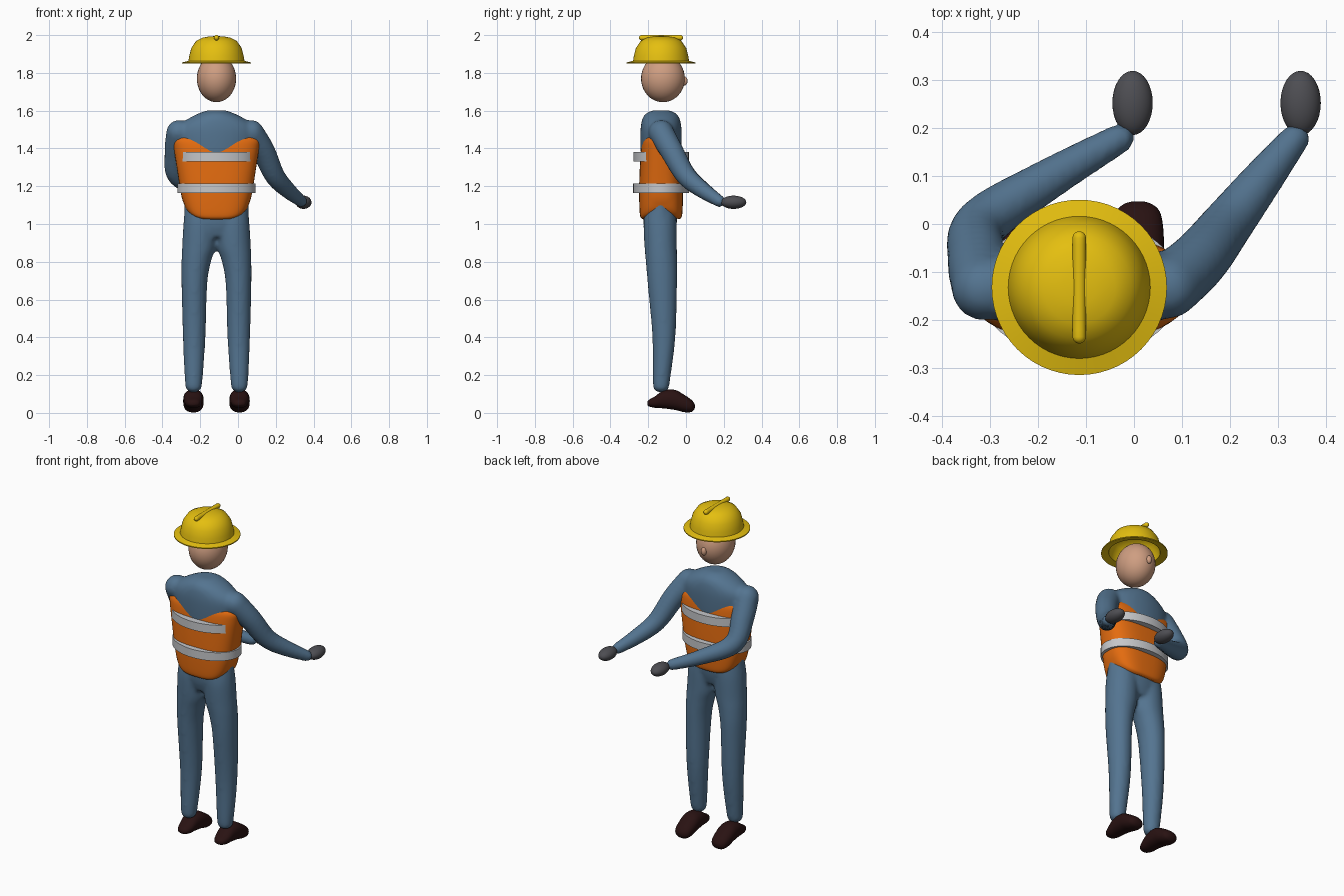
import bpy, bmesh, math
from mathutils import Vector, Matrix

if "Cube" in bpy.data.objects:
    bpy.data.objects.remove(bpy.data.objects["Cube"])

CX, CY = -0.114, -0.132   # body axis


def material(name, rgb):
    m = bpy.data.materials.new(name)
    m.diffuse_color = (*rgb, 1)
    m.use_nodes = True
    m.node_tree.nodes["Principled BSDF"].inputs["Base Color"].default_value = m.diffuse_color
    return m


BLUE = material("overall_blue", (0.088, 0.175, 0.28))
ORANGE = material("vest_orange", (0.78, 0.15, 0.005))
GREY = material("reflective_grey", (0.56, 0.57, 0.59))
YELLOW = material("helmet_yellow", (0.78, 0.52, 0.005))
SKIN = material("skin", (0.62, 0.34, 0.22))
GLOVE = material("glove_grey", (0.075, 0.075, 0.085))
BOOT = material("boot_brown", (0.022, 0.006, 0.006))


def spline(stations, sub=5):
    """Catmull-Rom resampling of number tuples."""
    out, n = [], len(stations)
    for i in range(n - 1):
        p = [stations[max(0, min(n - 1, i + k))] for k in (-1, 0, 1, 2)]
        for s in range(sub):
            t = s / sub
            out.append(tuple(0.5 * (2 * b + (c - a) * t + (2 * a - 5 * b + 4 * c - d) * t * t
                                    + (3 * b - a - 3 * c + d) * t ** 3) for a, b, c, d in zip(*p)))
    out.append(tuple(stations[-1]))
    return out


def ring(c, u, v, power=2, n=32):
    """Superellipse loop around c with half axes u and v."""
    pts = []
    for k in range(n):
        a = 2 * math.pi * k / n
        ca, sa = math.cos(a), math.sin(a)
        pts.append(Vector(c) + Vector(u) * math.copysign(abs(ca) ** (2 / power), ca)
                   + Vector(v) * math.copysign(abs(sa) ** (2 / power), sa))
    return pts


def loft(bm, rings):
    loops = [[bm.verts.new(p) for p in r] for r in rings]
    n = len(loops[0])
    for a, b in zip(loops, loops[1:]):
        for k in range(n):
            bm.faces.new((a[k], a[(k + 1) % n], b[(k + 1) % n], b[k]))
    bm.faces.new(loops[0][::-1])
    bm.faces.new(loops[-1])


def tube(bm, stations, n=24):
    """Round-ended tube through (x, y, z, radius) stations."""
    pts = spline(stations)
    P = [Vector(p[:3]) for p in pts]
    rings = []
    for i, p in enumerate(pts):
        t = (P[min(i + 1, len(P) - 1)] - P[max(i - 1, 0)]).normalized()
        u = t.cross(Vector((0.3, -0.2, 1)) if abs(t.z) < 0.9 else Vector((1, 0, 0))).normalized()
        v = t.cross(u)
        r = p[3]
        angs = (0.15, 0.5, 0.9, 1.25) if i == 0 else ()
        for a in angs:
            rings.append(ring(P[i] - t * r * math.cos(a), u * r * math.sin(a), v * r * math.sin(a), n=n))
        rings.append(ring(P[i], u * r, v * r, n=n))
        for a in (1.25, 0.9, 0.5, 0.15) if i == len(pts) - 1 else ():
            rings.append(ring(P[i] + t * r * math.cos(a), u * r * math.sin(a), v * r * math.sin(a), n=n))
    loft(bm, rings)


def finish(name, bm, mat, angle=40):
    bmesh.ops.recalc_face_normals(bm, faces=bm.faces)
    me = bpy.data.meshes.new(name)
    bm.to_mesh(me)
    bm.free()
    me.materials.append(mat)
    me.shade_smooth()
    me.set_sharp_from_angle(angle=math.radians(angle))
    ob = bpy.data.objects.new(name, me)
    bpy.context.collection.objects.link(ob)
    return ob


def ellipsoid(name, c, s, mat):
    bm = bmesh.new()
    bmesh.ops.create_uvsphere(bm, u_segments=32, v_segments=20, radius=1,
                              matrix=Matrix.Translation(c) @ Matrix.Diagonal((*s, 1)))
    return finish(name, bm, mat, 180)


# overalls: torso, legs and arms fused into one smooth skin
bm = bmesh.new()
torso = [(0.93, -0.136, 0.10, 0.07), (1.0, -0.137, 0.168, 0.088), (1.1, -0.135, 0.17, 0.092),
         (1.25, -0.132, 0.18, 0.099), (1.38, -0.132, 0.20, 0.108), (1.47, -0.132, 0.215, 0.11),
         (1.52, -0.132, 0.20, 0.107), (1.56, -0.132, 0.145, 0.098), (1.585, -0.132, 0.095, 0.08),
         (1.602, -0.132, 0.05, 0.045)]
loft(bm, [ring((CX, cy, z), (hx, 0, 0), (0, hy, 0)) for z, cy, hx, hy in spline(torso)])
leg = [(0.11, 0.121, -0.132, 0.018, 0.018), (0.122, 0.121, -0.132, 0.036, 0.036),
       (0.16, 0.121, -0.131, 0.046, 0.045), (0.4, 0.118, -0.117, 0.06, 0.061),
       (0.68, 0.117, -0.125, 0.068, 0.078), (0.8, 0.107, -0.13, 0.078, 0.083),
       (0.88, 0.093, -0.134, 0.089, 0.086), (1.0, 0.085, -0.137, 0.09, 0.088),
       (1.08, 0.08, -0.136, 0.085, 0.08)]
for s in (-1, 1):
    loft(bm, [ring((CX + s * o, cy, z), (hx, 0, 0), (0, hy, 0)) for z, o, cy, hx, hy in spline(leg)])
tube(bm, [(0.07, -0.132, 1.485, 0.067), (0.135, -0.075, 1.385, 0.062), (0.195, 0.0, 1.255, 0.054),
          (0.265, 0.09, 1.178, 0.044), (0.335, 0.178, 1.12, 0.032)])
tube(bm, [(-0.313, -0.135, 1.485, 0.067), (-0.326, -0.075, 1.38, 0.063), (-0.318, 0.0, 1.255, 0.056),
          (-0.18, 0.092, 1.178, 0.044), (-0.03, 0.178, 1.12, 0.032)])
body = finish("overalls", bm, BLUE, 180)
rm = body.modifiers.new("fuse", 'REMESH')
rm.mode, rm.voxel_size, rm.use_smooth_shade = 'VOXEL', 0.011, True
sm = body.modifiers.new("soften", 'SMOOTH')
sm.factor, sm.iterations = 0.5, 8

# vest: boxy shell, bottom edge lifts at the sides, top sinks into the chest
bm = bmesh.new()
vest = [(1.025, 0.14, 0.095), (1.04, 0.165, 0.11), (1.1, 0.182, 0.115), (1.2, 0.195, 0.116),
        (1.33, 0.215, 0.111), (1.4, 0.226, 0.105), (1.44, 0.23, 0.096), (1.465, 0.215, 0.08)]
rings = [ring((CX, CY, z), (hx, 0, 0), (0, hy, 0), 2.7, 48) for z, hx, hy in spline(vest)]
for r in rings:
    for p in r:
        p.z += 0.06 * max(0, (1.2 - p.z) / 0.175) * min(1, abs(p.x - CX) / 0.17) ** 4
loft(bm, rings)
finish("vest", bm, ORANGE, 60)

# reflective bands: elliptical hoops poking through the vest
for name, z, hx, hy in (("upper_band", 1.357, 0.212, 0.147), ("lower_band", 1.19, 0.207, 0.148)):
    bm = bmesh.new()
    loft(bm, [ring((CX, CY, z + d), (hx, 0, 0), (0, hy, 0), n=64) for d in (-0.025, 0.025)])
    finish(name, bm, GREY)

# head, nose and gloves
ellipsoid("head", (CX, -0.122, 1.77), (0.104, 0.116, 0.125), SKIN)
ellipsoid("nose", (CX, -0.008, 1.757), (0.016, 0.016, 0.024), SKIN)
for side, x in (("left", -0.003), ("right", 0.347)):
    ellipsoid(side + "_glove", (x, 0.252, 1.115), (0.042, 0.067, 0.035), GLOVE)

# boots: rings along y, heel to toe
boot = [(-0.205, 0.05, 0.012, 0.008), (-0.195, 0.052, 0.03, 0.018), (-0.165, 0.057, 0.043, 0.03),
        (-0.12, 0.071, 0.05, 0.047), (-0.06, 0.069, 0.054, 0.053), (-0.01, 0.05, 0.053, 0.046),
        (0.025, 0.038, 0.046, 0.034), (0.041, 0.035, 0.03, 0.02), (0.047, 0.035, 0.012, 0.008)]
for side, s in (("left", -1), ("right", 1)):
    bm = bmesh.new()
    loft(bm, [ring((CX + s * 0.122, y, z), (hx, 0, 0), (0, 0, hz), 2.3) for y, z, hx, hz in spline(boot)])
    finish(side + "_boot", bm, BOOT, 180)

# helmet: hollow turned shell with brim
profile = [(0.0, 1.98), (0.08, 1.968), (0.118, 1.935), (0.135, 1.885), (0.141, 1.856), (0.1825, 1.849),
           (0.1825, 1.855), (0.148, 1.864), (0.144, 1.89), (0.133, 1.932), (0.108, 1.969),
           (0.075, 1.986), (0.035, 1.9935), (0.0, 1.9945)]
bm = bmesh.new()
vs = [bm.verts.new((CX + r, CY, z)) for r, z in profile]
es = [bm.edges.new(e) for e in zip(vs, vs[1:])]
bmesh.ops.spin(bm, geom=vs + es, cent=(CX, CY, 0), axis=(0, 0, 1), angle=2 * math.pi, steps=56)
bmesh.ops.remove_doubles(bm, verts=bm.verts, dist=0.0005)
finish("helmet", bm, YELLOW, 35)

# helmet ridge: straight rounded bar
bm = bmesh.new()
tube(bm, [(CX, -0.235, 1.986, 0.014), (CX, -0.132, 1.986, 0.014), (CX, -0.029, 1.986, 0.014)])
finish("helmet_ridge", bm, YELLOW, 180)
